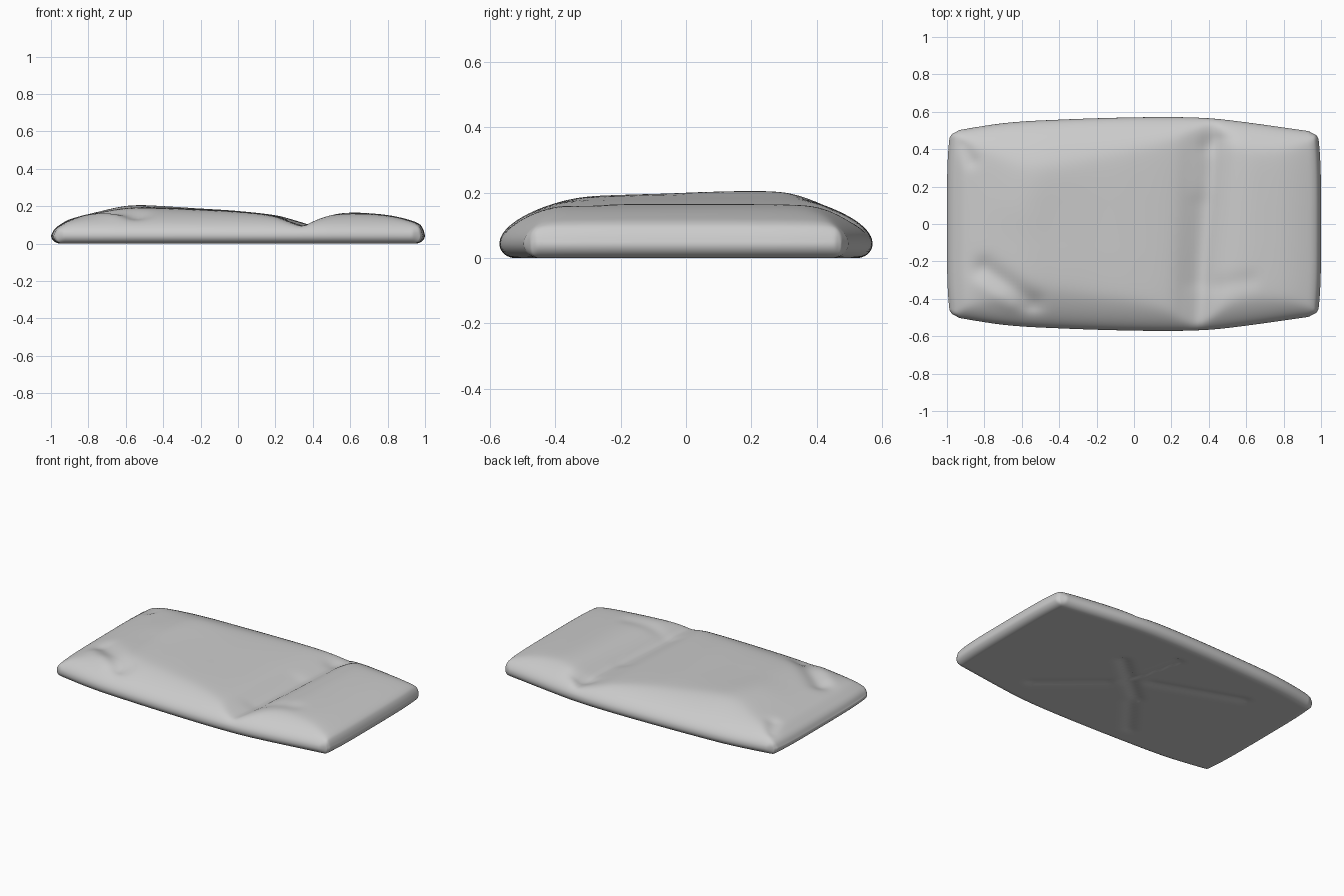
import bpy, bmesh
from math import sin, pi, sqrt, exp, hypot

if "Cube" in bpy.data.objects:
    bpy.data.objects.remove(bpy.data.objects["Cube"])

NU, NV = 112, 72
RIM = 0.045          # height of the widest edge

# lengthwise crest (x, z) and half-width (x, y)
CREST = [(-1, .045), (-.985, .075), (-.96, .098), (-.9, .132), (-.75, .17), (-.58, .2),
         (-.4, .2), (-.2, .19), (0, .177), (.2, .153), (.3, .122), (.39, .1),
         (.45, .128), (.52, .157), (.6, .168), (.7, .165), (.82, .152), (.93, .125),
         (.975, .103), (.992, .075), (1, .045)]
WIDTH = [(-1, .495), (-.7, .54), (-.4, .558), (0, .57), (.3, .57), (.5, .557), (1, .49)]


def curve(pts, x):
    """Smooth Hermite interpolation through a short list of points."""
    n = len(pts)
    i = 0
    while i < n - 2 and x > pts[i + 1][0]:
        i += 1

    def slope(k):
        a, b = pts[max(k - 1, 0)], pts[min(k + 1, n - 1)]
        return (b[1] - a[1]) / (b[0] - a[0])
    (x0, y0), (x1, y1) = pts[i], pts[i + 1]
    h = x1 - x0
    t = min(max((x - x0) / h, 0), 1)
    return ((2*t**3 - 3*t*t + 1) * y0 + (t**3 - 2*t*t + t) * h * slope(i)
            + (3*t*t - 2*t**3) * y1 + (t**3 - t*t) * h * slope(i + 1))


def smooth_min(a, b, k):
    return 0.5 * (a + b - sqrt((a - b) ** 2 + k * k) + k) - 0.5 * k * min(1, (a + b) / .2)


def crease(x, y, a, b, width):
    """Gaussian falloff around the segment a-b."""
    dx, dy = b[0] - a[0], b[1] - a[1]
    t = min(max(((x - a[0]) * dx + (y - a[1]) * dy) / (dx*dx + dy*dy), 0), 1)
    return exp(-(hypot(x - a[0] - t*dx, y - a[1] - t*dy) / width) ** 2)


TOP_FOLDS = [((-.8, -.24), (-.55, -.42), .06, -.022), ((-.8, -.33), (-.66, -.42), .06, .008),
             ((-.92, .42), (-.87, .34), .04, -.012), ((.4, .42), (.5, .47), .05, -.01),
             ((.45, -.33), (.62, -.3), .05, -.007), ((-.5, .3), (-.6, .1), .15, .006),
             ((.33, -.3), (.35, .1), .06, -.008)]
UNDER_FOLDS = [((-.1, -.1), (.25, .2), .03, .014), ((.1, 0), (.0, .4), .025, .012),
               ((-.05, .1), (-.6, .3), .03, .01), ((.15, -.05), (.5, -.35), .03, .01),
               ((-.1, -.15), (-.3, -.4), .03, .01)]


def top_z(x, y, d, rim):
    shifted = x - .08 * y * exp(-((x - .4) / .2) ** 2)
    crest = curve(CREST, shifted) + .016 * (y - .1) * exp(-((x + .5) / .4) ** 2)
    side = RIM + .165 * sqrt(min(d / .26, 1.6))
    z = smooth_min(crest, side, .02)
    z += min(rim / .1, 1) * sum(f[3] * crease(x, y, *f[:3]) for f in TOP_FOLDS)
    return max(z, RIM)


def under_z(x, y, rim):
    t = max(1 - rim / .05, 0)
    z = RIM * (1 - sqrt(max(1 - t * t, 0)))
    return z + .002 + min(rim / .1, 1) * sum(f[3] * crease(x, y, *f[:3]) for f in UNDER_FOLDS)


def spread(i, n):
    """Spacing that gathers rows near the edges."""
    s = 2 * i / n - 1
    return .1 * s + .9 * sin(pi / 2 * s)


# stuffed sack: upper and lower sheets sharing one rim
bm = bmesh.new()
upper, lower = {}, {}
for i in range(NU + 1):
    for j in range(NV + 1):
        u, v = spread(i, NU), spread(j, NV)
        w = curve(WIDTH, u)
        x, y = u * (1 - .018 * v ** 4), v * w
        d = (1 - abs(v)) * w
        rim = min(d, 1 - abs(u))
        # soften the corner points
        corner = max(abs(u) - .95, 0) / .05 * max(abs(v) - .93, 0) / .07
        x *= 1 - .008 * corner
        y *= 1 - .03 * corner
        edge = i in (0, NU) or j in (0, NV)
        upper[i, j] = bm.verts.new((x, y, RIM if edge else top_z(u, y, d, rim)))
        lower[i, j] = upper[i, j] if edge else bm.verts.new((x, y, under_z(u, y, rim)))
for i in range(NU):
    for j in range(NV):
        q = [(i, j), (i + 1, j), (i + 1, j + 1), (i, j + 1)]
        bm.faces.new([upper[k] for k in q])
        low = [lower[k] for k in reversed(q)]
        if not all(lower[k] is upper[k] for k in q):
            bm.faces.new(low)
bmesh.ops.recalc_face_normals(bm, faces=bm.faces[:])
low_z = min(v.co.z for v in bm.verts)
for v in bm.verts:
    v.co.z -= low_z
mesh = bpy.data.meshes.new("stuffed_sack")
bm.to_mesh(mesh)
bm.free()
mesh.polygons.foreach_set("use_smooth", [True] * len(mesh.polygons))
sack = bpy.data.objects.new("stuffed_sack", mesh)
bpy.context.collection.objects.link(sack)
